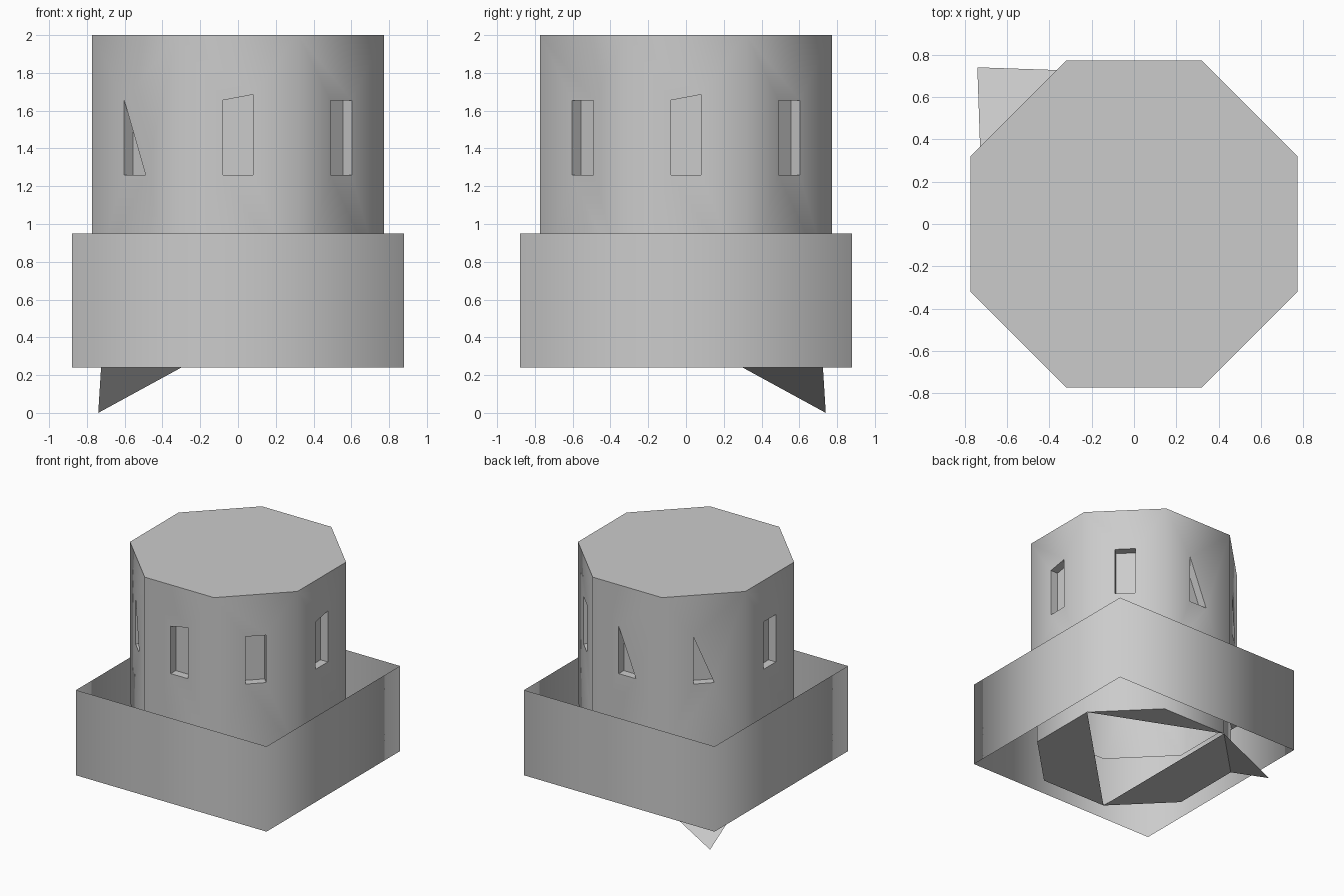
import bpy, bmesh, math
from mathutils import Vector

if "Cube" in bpy.data.objects:
    bpy.data.objects.remove(bpy.data.objects["Cube"])

A = math.cos(math.radians(22.5))


def make_object(name, verts, faces, smooth=None):
    mesh = bpy.data.meshes.new(name)
    mesh.from_pydata(verts, [], faces)
    obj = bpy.data.objects.new(name, mesh)
    bpy.context.collection.objects.link(obj)
    bm = bmesh.new()
    bm.from_mesh(mesh)
    bmesh.ops.recalc_face_normals(bm, faces=bm.faces)
    bm.to_mesh(mesh)
    bm.free()
    if smooth:
        shade(obj, smooth)
    return obj


def shade(obj, angle):
    bpy.ops.object.select_all(action='DESELECT')
    obj.select_set(True)
    bpy.context.view_layer.objects.active = obj
    bpy.ops.object.shade_smooth_by_angle(angle=math.radians(angle))


def octagon(apothem, z):
    r = apothem / A
    angles = [math.radians(22.5 + 45 * k) for k in range(8)]
    return [(r * math.cos(a), r * math.sin(a), z) for a in angles]


def bands(n, rows):
    return [(r * n + i, r * n + (i + 1) % n, (r + 1) * n + (i + 1) % n, (r + 1) * n + i)
            for r in range(rows) for i in range(n)]


# Octagonal tower: narrow foot, ledge, wide body
BOTTOM, LEDGE, TOP = 0.24, 0.66, 2.0
verts = octagon(0.725, BOTTOM) + octagon(0.725, LEDGE) + octagon(0.772, LEDGE) + octagon(0.772, TOP)
faces = bands(8, 3) + [tuple(range(7, -1, -1)), tuple(range(24, 32))]
tower = make_object("tower", verts, faces)

# Window recesses on all eight sides, some of them wedge shaped
full = [(-0.08, 1.26), (0.08, 1.26), (0.08, 1.655), (-0.08, 1.655)]
slanted = [(-0.08, 1.26), (0.08, 1.26), (0.08, 1.685), (-0.08, 1.655)]
wedge = [(-0.08, 1.26), (0.08, 1.26), (-0.08, 1.655)]
shapes = {0: slanted, 90: wedge, 135: wedge, 225: wedge, 270: slanted}
cut_verts, cut_faces = [], []
for deg in range(0, 360, 45):
    a = math.radians(deg)
    out = Vector((math.cos(a), math.sin(a), 0))
    side = Vector((-math.sin(a), math.cos(a), 0))
    shape = shapes.get(deg, full)
    n, s = len(shape), len(cut_verts)
    for depth in (0.705, 0.85):
        cut_verts += [out * depth + side * u + Vector((0, 0, z)) for u, z in shape]
    local = bands(n, 1) + [tuple(range(n)), tuple(range(n, 2 * n))]
    cut_faces += [tuple(i + s for i in f) for f in local]
cutter = make_object("window_cutter", cut_verts, cut_faces)

mod = tower.modifiers.new("windows", 'BOOLEAN')
mod.operation, mod.solver, mod.object = 'DIFFERENCE', 'EXACT', cutter
bpy.context.view_layer.objects.active = tower
bpy.ops.object.modifier_apply(modifier=mod.name)
bpy.data.objects.remove(cutter)

# Open the underside of the tower
bm = bmesh.new()
bm.from_mesh(tower.data)
under = [f for f in bm.faces if f.normal.z < -0.9 and f.calc_center_median().z < BOTTOM + 0.01]
bmesh.ops.delete(bm, geom=under, context='FACES_ONLY')
bm.to_mesh(tower.data)
bm.free()
shade(tower, 50)

# Partly open floor with the pointed flap at the back left corner
floor_verts = octagon(0.725, BOTTOM)
make_object("tower_floor", floor_verts, [(0, 2, 1), (2, 5, 4, 3), (5, 0, 7, 6)])
make_object("corner_flap", [floor_verts[2], floor_verts[3], (-0.74, 0.74, 0)], [(0, 1, 2)])

# Square skirt: thin walls, open above and below
W = 0.878
ring = [(W, -W), (W, 0), (W, W), (0, W), (-W, W), (-W, 0), (-W, -W), (0, -W)]
skirt_verts = [(x, y, z) for z in (BOTTOM, 0.455, 0.95) for x, y in ring]
make_object("skirt_wall", skirt_verts, bands(8, 2), smooth=100)
